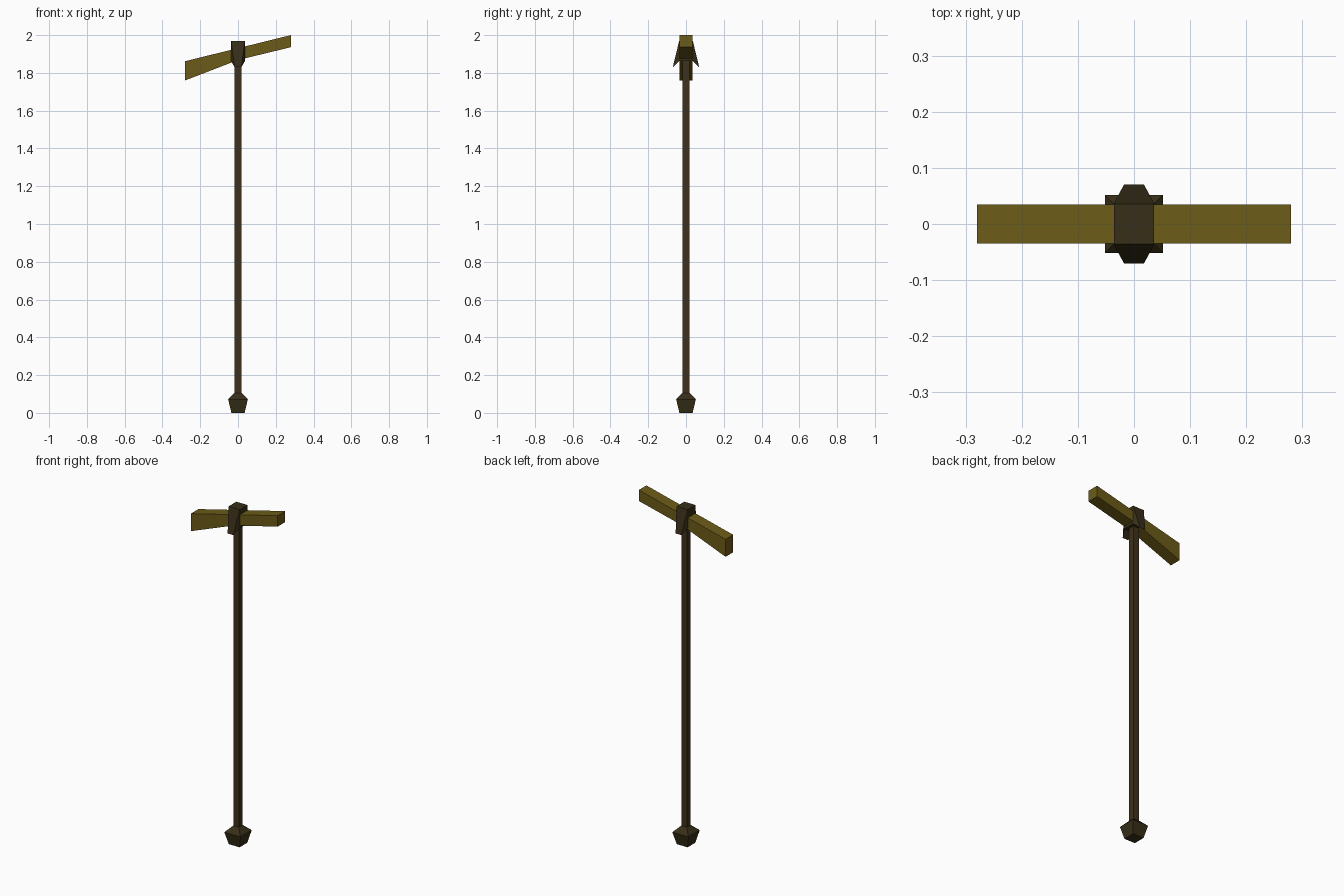
import bpy, bmesh

if "Cube" in bpy.data.objects:
    bpy.data.objects.remove(bpy.data.objects["Cube"])


def material(name, rgb):
    m = bpy.data.materials.new(name)
    m.diffuse_color = (*rgb, 1)
    m.use_nodes = True
    m.node_tree.nodes["Principled BSDF"].inputs["Base Color"].default_value = m.diffuse_color
    return m


def finish(name, bm, mat):
    bmesh.ops.recalc_face_normals(bm, faces=bm.faces)
    mesh = bpy.data.meshes.new(name)
    bm.to_mesh(mesh)
    bm.free()
    mesh.materials.append(mat)
    ob = bpy.data.objects.new(name, mesh)
    bpy.context.collection.objects.link(ob)
    return ob


def loft(name, rings, mat):
    """Skin a list of 4-point rings and cap both ends."""
    bm = bmesh.new()
    loops = [[bm.verts.new(p) for p in ring] for ring in rings]
    for a, b in zip(loops, loops[1:]):
        for i in range(4):
            j = (i + 1) % 4
            bm.faces.new((a[i], a[j], b[j], b[i]))
    bm.faces.new(loops[0])
    bm.faces.new(loops[-1])
    return finish(name, bm, mat)


def square(h, z):
    return [(-h, -h, z), (h, -h, z), (h, h, z), (-h, h, z)]


def bar_section(x, low, high, h=0.035):
    return [(x, -h, low), (x, h, low), (x, h, high), (x, -h, high)]


def head_section(y, x_low, z_low, x_high, z_high):
    return [(-x_low, y, z_low), (x_low, y, z_low), (x_high, y, z_high), (-x_high, y, z_high)]


wood = material("dark_wood", (0.05, 0.031, 0.011))
fitting = material("dark_fitting", (0.038, 0.028, 0.009))
brass = material("old_brass", (0.15, 0.105, 0.009))

# Square shaft
loft("shaft", [square(0.018, 0.09), square(0.018, 1.88)], wood)

# Flared foot cap
loft("foot_cap", [square(0.035, 0), square(0.052, 0.072), square(0.018, 0.106)], fitting)

# Slanted crossbar, deeper at the left end
loft("crossbar", [bar_section(-0.28, 1.76, 1.862), bar_section(0, 1.868, 1.931),
                  bar_section(0.28, 1.936, 2.0)], brass)

# Binding block over the crossbar
core = [head_section(y, 0.036, 1.862, 0.036, 1.97) for y in (-0.036, 0.036)]
loft("head_block", core, fitting)

# Pointed prongs flaring down at front and back
for name, s in (("front_prong", -1), ("back_prong", 1)):
    bm = bmesh.new()
    base = [bm.verts.new(p) for p in head_section(s * 0.036, 0.036, 1.862, 0.036, 1.97)]
    tip = [bm.verts.new((x, s * 0.07, 1.83)) for x in (-0.018, 0.018)]
    bl, br, tr, tl = base
    for f in ((bl, br, tip[1], tip[0]), (tl, tr, tip[1], tip[0]),
              (bl, tl, tip[0]), (br, tr, tip[1]), base):
        bm.faces.new(f)
    finish(name, bm, fitting)
